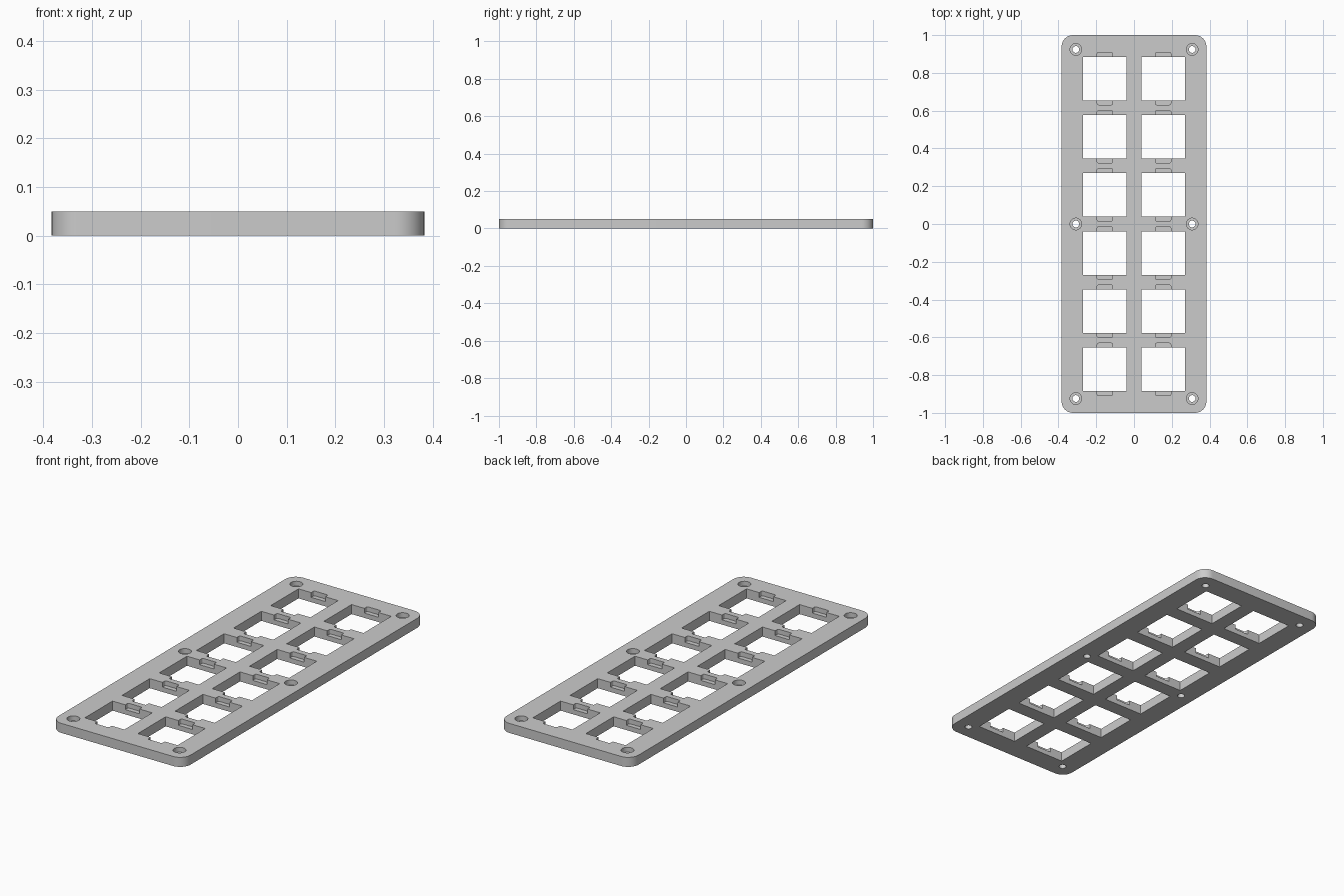
import bpy, bmesh, math

THICK = 0.05      # plate thickness
POCKET_Z = 0.025  # floor of clip notches and counterbores
PITCH = 0.308     # spacing of the openings

if "Cube" in bpy.data.objects:
    bpy.data.objects.remove(bpy.data.objects["Cube"])

grey = bpy.data.materials.new("plain grey")
grey.use_nodes = True
grey.diffuse_color = (0.6, 0.6, 0.6, 1)
grey.node_tree.nodes["Principled BSDF"].inputs["Base Color"].default_value = (0.6, 0.6, 0.6, 1)


def add_prism(bm, centre, half, radius, z0, z1, steps=8):
    """Upright prism with a rounded rectangular outline (a cylinder if radius == half)."""
    outline = []
    for quarter, (sx, sy) in enumerate([(1, 1), (-1, 1), (-1, -1), (1, -1)]):
        for i in range(steps + 1 if radius else 1):
            a = math.pi / 2 * (quarter + i / steps)
            p = (centre[0] + sx * (half[0] - radius) + radius * math.cos(a),
                 centre[1] + sy * (half[1] - radius) + radius * math.sin(a))
            if not outline or math.dist(p, outline[-1]) > 1e-5:
                outline.append(p)
    if math.dist(outline[0], outline[-1]) < 1e-5:
        outline.pop()
    low = [bm.verts.new((x, y, z0)) for x, y in outline]
    high = [bm.verts.new((x, y, z1)) for x, y in outline]
    bm.faces.new(low[::-1])
    bm.faces.new(high)
    n = len(low)
    for i in range(n):
        j = (i + 1) % n
        bm.faces.new((low[i], low[j], high[j], high[i]))


def make_object(name, prisms):
    bm = bmesh.new()
    for prism in prisms:
        add_prism(bm, *prism)
    mesh = bpy.data.meshes.new(name)
    bm.to_mesh(mesh)
    bm.free()
    mesh.materials.append(grey)
    obj = bpy.data.objects.new(name, mesh)
    bpy.context.collection.objects.link(obj)
    return obj


# Rounded base plate
plate = make_object("switch_plate", [((0, 0), (0.383, 1), 0.06, 0, THICK, 12)])

# Layout of openings and screws
cells = [(sx * PITCH / 2, (row - 2.5) * PITCH) for sx in (-1, 1) for row in range(6)]
screws = [(sx * PITCH, sy * 0.924) for sx in (-1, 1) for sy in (-1, 0, 1)]

# Through cuts first, then the shallow cuts from above
through = [(c, (0.115, 0.115), 0, -0.1, 0.2) for c in cells]
through += [(s, (0.018, 0.018), 0.018, -0.1, 0.2) for s in screws]
shallow = [(c, (0.041, 0.139), 0.008, POCKET_Z, 0.2, 4) for c in cells]
shallow += [(s, (0.031, 0.031), 0.031, POCKET_Z, 0.2) for s in screws]

cutters = [make_object("through_cutter", through), make_object("notch_cutter", shallow)]
for cutter in cutters:
    cutter.hide_render = True
    mod = plate.modifiers.new(cutter.name, "BOOLEAN")
    mod.operation = "DIFFERENCE"
    mod.solver = "EXACT"
    mod.object = cutter

# Bake the cuts and drop the cutters
depsgraph = bpy.context.evaluated_depsgraph_get()
cut_mesh = bpy.data.meshes.new_from_object(plate.evaluated_get(depsgraph))
plate.modifiers.clear()
plate.data = cut_mesh
for cutter in cutters:
    bpy.data.objects.remove(cutter)

# Smooth rounded walls, sharp rims
bpy.ops.object.select_all(action="DESELECT")
plate.select_set(True)
bpy.context.view_layer.objects.active = plate
bpy.ops.object.shade_smooth_by_angle(angle=math.radians(30))
